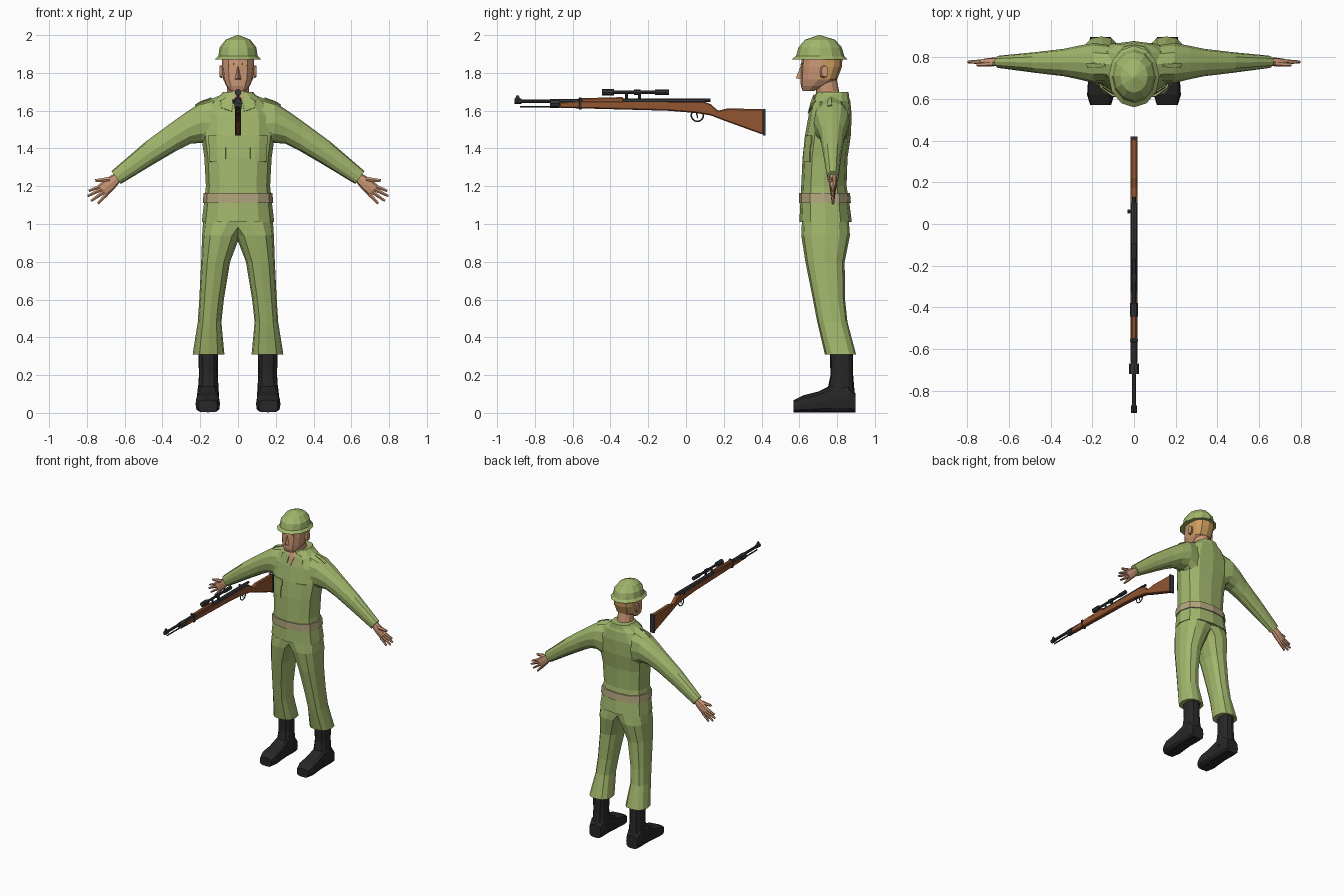
import bpy, bmesh
from math import cos, sin, pi, copysign
from mathutils import Vector

if "Cube" in bpy.data.objects:
    bpy.data.objects.remove(bpy.data.objects["Cube"])


def material(name, *rgb):
    mat = bpy.data.materials.new(name)
    mat.use_nodes = True
    mat.diffuse_color = (*rgb, 1)
    mat.node_tree.nodes["Principled BSDF"].inputs["Base Color"].default_value = (*rgb, 1)
    return mat


GREEN = material("uniform green", .36, .47, .15)
TAN = material("belt tan", .44, .38, .21)
SKIN = material("skin", .60, .31, .18)
HAIR = material("fair hair", .62, .34, .12)
BLACK = material("boot black", .02, .02, .02)
WOOD = material("stock wood", .29, .09, .03)
METAL = material("gun metal", .035, .037, .04)


def build(name, verts, faces, mat, mirror=False):
    """Mesh object from points and faces, optionally mirrored over x."""
    mesh = bpy.data.meshes.new(name)
    mesh.from_pydata([tuple(v) for v in verts], [], faces)
    bm = bmesh.new()
    bm.from_mesh(mesh)
    bmesh.ops.recalc_face_normals(bm, faces=bm.faces)
    bm.to_mesh(mesh)
    bm.free()
    mesh.materials.append(mat)
    obj = bpy.data.objects.new(name, mesh)
    bpy.context.collection.objects.link(obj)
    if mirror:
        obj.modifiers.new("Mirror", "MIRROR").use_mirror_merge = False
    return obj


def loft(name, rings, mat, sides=12, power=.8, mirror=False):
    """Skin a row of rounded-square rings, each (centre, half axis, half axis)."""
    def soft(value):
        return copysign(abs(value) ** power, value) if abs(value) > 1e-6 else 0
    verts = []
    for centre, u, v in rings:
        for i in range(sides):
            a = 2 * pi * i / sides
            verts.append(Vector(centre) + Vector(u) * soft(cos(a)) + Vector(v) * soft(sin(a)))
    faces = [tuple(range(sides)), tuple(range(len(verts) - sides, len(verts)))]
    for r in range(len(rings) - 1):
        for i in range(sides):
            j, k = r * sides + i, r * sides + (i + 1) % sides
            faces.append((j, k, k + sides, j + sides))
    return build(name, verts, faces, mat, mirror)


def stack(name, rows, mat, **options):
    """Loft upward through rows of (z, x min, x max, y min, y max)."""
    rings = [(((a + b) / 2, (c + d) / 2, z), ((b - a) / 2, 0, 0), (0, (d - c) / 2, 0))
             for z, a, b, c, d in rows]
    return loft(name, rings, mat, **options)


def centred(name, rows, mat, **options):
    """Stack that is symmetric in x: rows of (z, half width, y min, y max)."""
    return stack(name, [(z, -w, w, c, d) for z, w, c, d in rows], mat, **options)


def limb(name, rows, mat, **options):
    """Loft sideways through rows of (top x, top z, bottom x, bottom z, y, half depth)."""
    rings = []
    for tx, tz, bx, bz, y, depth in rows:
        top, low = Vector((tx, y, tz)), Vector((bx, y, bz))
        rings.append(((top + low) / 2, (top - low) / 2, (0, depth, 0)))
    return loft(name, rings, mat, mirror=True, **options)


def bar(name, start, end, r1, r2, mat, sides=8, **options):
    """Tapered rod between two points."""
    start, end = Vector(start), Vector(end)
    turn = (end - start).to_track_quat("Z", "Y")
    u, v = turn @ Vector((1, 0, 0)), turn @ Vector((0, 1, 0))
    return loft(name, [(start, u * r1, v * r1), (end, u * r2, v * r2)], mat,
                sides=sides, power=1, **options)


def patch(name, corners, target, mat, mirror=True):
    """Thin cloth plate laid on a target surface."""
    a, b, c, d = [Vector(p) for p in corners]
    n = 4
    verts = [a.lerp(b, i / n).lerp(d.lerp(c, i / n), j / n)
             for j in range(n + 1) for i in range(n + 1)]
    faces = [(k, k + 1, k + n + 2, k + n + 1)
             for j in range(n) for k in range(j * (n + 1), j * (n + 1) + n)]
    obj = build(name, verts, faces, mat)
    wrap = obj.modifiers.new("Lay", "SHRINKWRAP")
    wrap.target, wrap.wrap_mode, wrap.offset = target, "ABOVE_SURFACE", .004
    thick = obj.modifiers.new("Cloth", "SOLIDIFY")
    thick.thickness, thick.offset = .006, 0
    if mirror:
        obj.modifiers.new("Mirror", "MIRROR")
    return obj


def profile(name, points, half, mat, bevel=.006):
    """Side outline of (y, z) points extruded across x."""
    n = len(points)
    verts = [(x, y, z) for x in (-half, half) for y, z in points]
    faces = [tuple(range(n)), tuple(range(n, 2 * n))]
    faces += [(i, (i + 1) % n, (i + 1) % n + n, i + n) for i in range(n)]
    obj = build(name, verts, faces, mat)
    if bevel:
        mod = obj.modifiers.new("Bevel", "BEVEL")
        mod.width, mod.segments = bevel, 1
    return obj


# Jacket, belt and collar
torso = centred("jacket", [
    (1.01, .192, .60, .878), (1.11, .18, .605, .865), (1.2, .17, .61, .85),
    (1.35, .178, .617, .855), (1.47, .195, .63, .873), (1.58, .19, .65, .877),
    (1.65, .14, .668, .87), (1.69, .085, .685, .855)], GREEN)
centred("belt", [(1.11, .187, .597, .873), (1.165, .182, .598, .868)], TAN)
centred("collar", [(1.655, .112, .678, .866), (1.70, .08, .69, .86)], GREEN)
sleeves = limb("sleeves", [
    (.08, 1.685, .10, 1.36, .765, .09), (.195, 1.645, .19, 1.43, .772, .096),
    (.27, 1.595, .25, 1.425, .775, .082), (.34, 1.545, .33, 1.385, .775, .066),
    (.49, 1.435, .45, 1.315, .775, .05), (.67, 1.28, .62, 1.212, .778, .03)], GREEN, power=.9)

# Jacket details
patch("chest_pocket", [(.065, .62, 1.33), (.16, .64, 1.33), (.16, .64, 1.43), (.065, .62, 1.43)], torso, GREEN)
patch("pocket_flap", [(.06, .61, 1.42), (.17, .64, 1.42), (.17, .64, 1.47), (.06, .61, 1.47)], torso, GREEN)
patch("lapel", [(.035, .64, 1.60), (.09, .65, 1.62), (.11, .67, 1.67), (.02, .66, 1.68)], torso, GREEN)
patch("open_neck", [(-.004, .63, 1.59), (.004, .63, 1.59), (.035, .66, 1.69), (-.035, .66, 1.69)],
      torso, SKIN, mirror=False)
patch("shoulder_strap", [(.15, .745, 1.69), (.235, .745, 1.64), (.235, .775, 1.64), (.15, .775, 1.69)],
      sleeves, GREEN)

# Trousers and boots
stack("trouser_legs", [
    (1.04, -.1, .183, .615, .86), (.94, -.012, .19, .61, .868), (.80, .042, .195, .632, .84),
    (.60, .075, .205, .672, .842), (.48, .088, .213, .695, .855), (.31, .072, .24, .735, .90)],
    GREEN, mirror=True)
stack("boot_shafts", [
    (.34, .105, .21, .76, .885), (.2, .107, .207, .765, .885), (.08, .1, .215, .74, .895)],
    BLACK, mirror=True)
foot = [(.897, .05, .10), (.86, .058, .15), (.77, .055, .145), (.70, .06, .11), (.62, .065, .09), (.57, .05, .065)]
loft("boot_feet", [((.16, y, top / 2 + .003), (w, 0, 0), (0, 0, top / 2)) for y, w, top in foot],
     BLACK, power=.55, mirror=True)

# Hands with fanned fingers
limb("palms", [(.65, 1.27, .625, 1.222, .778, .02), (.695, 1.243, .655, 1.185, .778, .021),
               (.742, 1.205, .69, 1.15, .778, .016)], SKIN, sides=8)
tips = [(.79, 1.175), (.796, 1.148), (.778, 1.122), (.742, 1.108)]
for i, (x, z) in enumerate(tips):
    root = Vector((.735, .778, 1.197)).lerp(Vector((.695, .778, 1.158)), i / 3)
    bar(f"finger_{i + 1}", root, (x, .778, z), .012, .007, SKIN, sides=6, mirror=True)
bar("thumb", (.68, .77, 1.237), (.755, .765, 1.23), .015, .008, SKIN, sides=6, mirror=True)

# Head, with hair on the upper back
head = centred("head", [
    (1.705, .042, .617, .68), (1.73, .062, .608, .735), (1.765, .078, .606, .80),
    (1.83, .086, .608, .825), (1.90, .086, .615, .83)], SKIN, power=.75)
head.data.materials.append(HAIR)
for face in head.data.polygons:
    if face.center.y > .735 and face.center.z > 1.765:
        face.material_index = 1
loft("neck", [((0, .765, 1.62), (.06, 0, 0), (0, .062, 0)), ((0, .735, 1.78), (.056, 0, 0), (0, .06, 0))],
     SKIN, power=1)
build("nose", [(-.018, .612, 1.765), (.018, .612, 1.765), (0, .582, 1.772), (0, .608, 1.84)],
      [(0, 1, 2), (0, 2, 3), (1, 3, 2), (0, 3, 1)], SKIN)
loft("ears", [((.082, .728, 1.805), (0, .02, 0), (0, 0, .034)),
              ((.098, .735, 1.808), (0, .018, 0), (0, 0, .03))], SKIN, sides=8, mirror=True)
patch("eyes", [(.025, .60, 1.842), (.05, .60, 1.842), (.05, .60, 1.852), (.025, .60, 1.852)], head, HAIR)

# Helmet
centred("helmet", [
    (1.872, .122, .56, .855), (1.89, .104, .583, .838), (1.935, .097, .595, .825),
    (1.975, .066, .63, .79), (2, .006, .70, .712)], GREEN, power=1)

# Rifle stock
profile("rifle_stock", [
    (-.67, 1.615), (-.1, 1.60), (.05, 1.588), (.13, 1.575), (.2, 1.548), (.41, 1.472),
    (.41, 1.608), (.22, 1.612), (.17, 1.60), (.13, 1.635), (.09, 1.65), (-.57, 1.652), (-.67, 1.645)],
    .016, WOOD)
profile("hand_guard", [(-.56, 1.64), (-.33, 1.64), (-.33, 1.672), (-.56, 1.666)], .013, WOOD)
profile("butt_plate", [(.408, 1.468), (.42, 1.468), (.42, 1.61), (.408, 1.61)], .017, METAL, 0)

# Barrel, bands and sights
for name, y1, y2, z, radius in [
        ("barrel", -.90, -.3, 1.65, .01), ("muzzle", -.908, -.87, 1.65, .014),
        ("cleaning_rod", -.88, -.66, 1.621, .005), ("nose_cap", -.72, -.67, 1.638, .023),
        ("upper_guard", -.67, -.56, 1.648, .014), ("receiver", -.33, .1, 1.648, .016),
        ("bolt", .0, .13, 1.655, .009), ("scope_tube", -.43, -.1, 1.697, .009),
        ("scope_front", -.445, -.38, 1.697, .018), ("scope_rear", -.165, -.09, 1.697, .014),
        ("scope_dial", -.275, -.24, 1.697, .014)]:
    bar(name, (0, y1, z), (0, y2, z), radius, radius, METAL)
profile("front_sight", [(-.905, 1.655), (-.875, 1.655), (-.885, 1.68), (-.90, 1.68)], .004, METAL, 0)
profile("barrel_band", [(-.568, 1.606), (-.55, 1.606), (-.55, 1.67), (-.568, 1.67)], .018, METAL, .004)
for i, y in enumerate((-.315, -.245)):
    bar(f"scope_mount_{i + 1}", (0, y, 1.65), (0, y, 1.695), .008, .008, METAL)
bar("bolt_handle", (0, .06, 1.655), (-.03, .06, 1.648), .005, .01, METAL)

# Trigger and guard
bpy.ops.mesh.primitive_torus_add(location=(0, .06, 1.575), rotation=(0, pi / 2, 0), major_radius=.032,
                                 minor_radius=.004, major_segments=14, minor_segments=6)
guard = bpy.context.object
guard.name = "trigger_guard"
guard.data.materials.append(METAL)
bar("trigger", (0, .055, 1.592), (0, .062, 1.56), .005, .003, METAL, sides=6)
